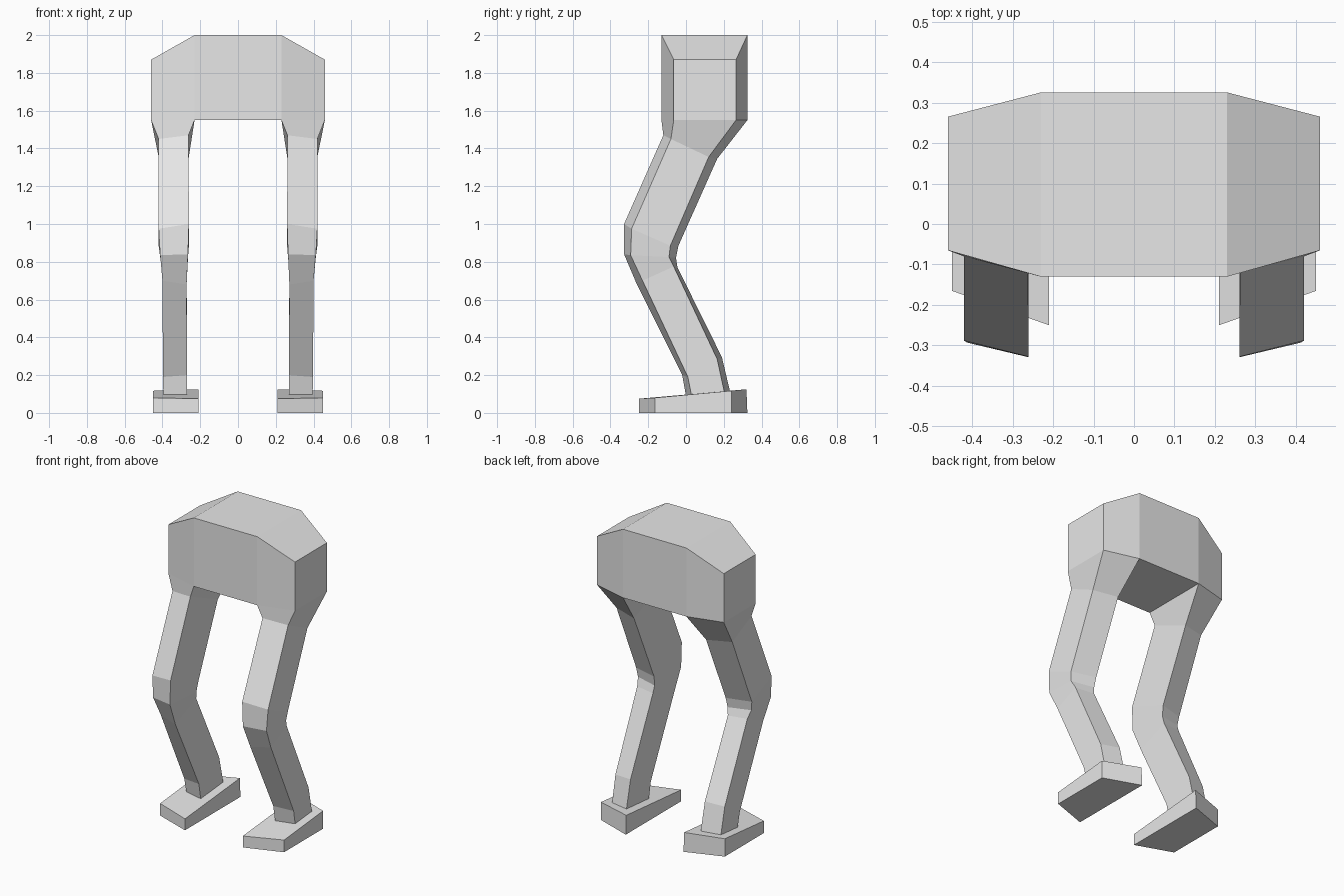
import bpy

if "Cube" in bpy.data.objects:
    bpy.data.objects.remove(bpy.data.objects["Cube"], do_unlink=True)

grey = bpy.data.materials.new("light grey")
grey.use_nodes = True
colour = (0.8, 0.8, 0.8, 1)
grey.diffuse_color = colour
grey.node_tree.nodes["Principled BSDF"].inputs["Base Color"].default_value = colour


def loft(name, rings, mirror=False):
    """Skin a list of four-point rings, cap both ends, flat shaded."""
    verts = [p for ring in rings for p in ring]
    faces = [(3, 2, 1, 0), tuple(len(verts) - 4 + i for i in range(4))]
    for r in range(len(rings) - 1):
        for i in range(4):
            a, b = r * 4 + i, r * 4 + (i + 1) % 4
            faces.append((a, b, b + 4, a + 4))
    if mirror:
        verts = [(-x, y, z) for x, y, z in verts]
        faces = [f[::-1] for f in faces]
    mesh = bpy.data.meshes.new(name)
    mesh.from_pydata(verts, [], faces)
    mesh.materials.append(grey)
    obj = bpy.data.objects.new(name, mesh)
    bpy.context.collection.objects.link(obj)
    return obj


# Hips: rectangular sections along x, tapering to both sides
hip_sections = [(-0.46, -0.065, 0.265, 1.87), (-0.23, -0.13, 0.325, 2.0),
                (0.23, -0.13, 0.325, 2.0), (0.46, -0.065, 0.265, 1.87)]
loft("hips", [[(x, y0, 1.55), (x, y1, 1.55), (x, y1, top), (x, y0, top)]
              for x, y0, y1, top in hip_sections])

# Leg sections from ankle to hip: inner x, outer x, then (y, z) of the
# inner front, outer front, outer back and inner back corners
leg_sections = [
    (0.27, 0.395, (0.0, 0.09), (0.03, 0.09), (0.205, 0.10), (0.235, 0.105)),
    (0.27, 0.397, (-0.02, 0.20), (0.01, 0.19), (0.165, 0.285), (0.19, 0.295)),
    (0.272, 0.40, (-0.26, 0.68), (-0.23, 0.70), (-0.065, 0.775), (-0.045, 0.77)),
    (0.265, 0.412, (-0.328, 0.84), (-0.293, 0.835), (-0.09, 0.825), (-0.053, 0.82)),
    (0.26, 0.42, (-0.328, 1.0), (-0.288, 0.975), (-0.083, 0.885), (-0.04, 0.885)),
    (0.262, 0.42, (-0.12, 1.47), (-0.08, 1.45), (0.12, 1.355), (0.165, 1.345)),
    (0.23, 0.46, (-0.13, 1.55), (-0.065, 1.55), (0.265, 1.55), (0.325, 1.55)),
]
leg_rings = [[(xi, *fi), (xo, *fo), (xo, *bo), (xi, *bi)]
             for xi, xo, fi, fo, bo, bi in leg_sections]

# Foot: wedge with slanted toe and heel
foot_rings = [
    [(0.21, -0.25, 0), (0.45, -0.165, 0), (0.45, 0.24, 0), (0.21, 0.325, 0)],
    [(0.21, -0.25, 0.075), (0.45, -0.165, 0.08), (0.45, 0.24, 0.117), (0.21, 0.32, 0.125)],
]

for side, mirrored in (("left", False), ("right", True)):
    loft(side + "_leg", leg_rings, mirrored)
    loft(side + "_foot", foot_rings, mirrored)
